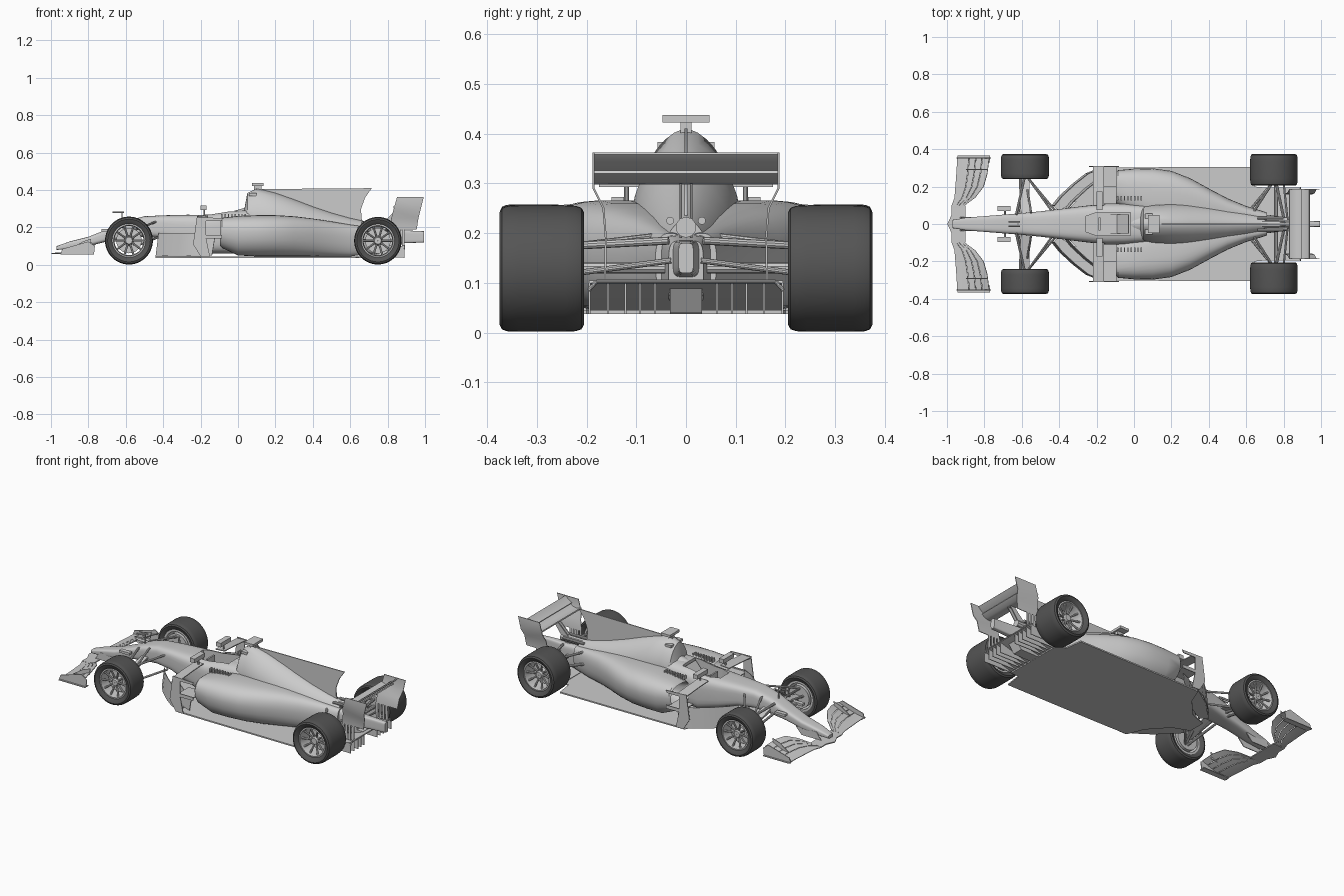
import bpy, bmesh, math
from mathutils import Vector

old = bpy.data.objects.get("Cube")
if old:
    bpy.data.objects.remove(old, do_unlink=True)


def material(name, value):
    m = bpy.data.materials.new(name)
    m.use_nodes = True
    col = (value, value, value, 1)
    m.diffuse_color = col
    m.node_tree.nodes["Principled BSDF"].inputs["Base Color"].default_value = col
    return m


GREY = material("body grey", 0.6)
RUBBER = material("tyre rubber", 0.09)
parts = []


def finish(name, bm, mirror=False, mat=GREY):
    bmesh.ops.recalc_face_normals(bm, faces=bm.faces)
    me = bpy.data.meshes.new(name)
    bm.to_mesh(me)
    bm.free()
    me.materials.append(mat)
    ob = bpy.data.objects.new(name, me)
    bpy.context.collection.objects.link(ob)
    if mirror:
        mod = ob.modifiers.new("Mirror", "MIRROR")
        mod.use_axis = (False, True, False)
        mod.use_clip = False
        mod.use_mirror_merge = False
    parts.append(ob)
    return ob


def loft(name, rings, mirror=False):
    """Skin a list of closed rings and cap both ends."""
    bm = bmesh.new()
    rows = [[bm.verts.new(p) for p in r] for r in rings]
    n = len(rows[0])
    for a, b in zip(rows, rows[1:]):
        for i in range(n):
            bm.faces.new((a[i], a[(i + 1) % n], b[(i + 1) % n], b[i]))
    bm.faces.new(rows[0])
    bm.faces.new(rows[-1])
    return finish(name, bm, mirror)


def ring(x, y0, y1, zb, zt, n, undercut=0, count=32):
    """Superellipse section across the car."""
    yc, hw, zc, hh = (y0 + y1) / 2, (y1 - y0) / 2, (zb + zt) / 2, (zt - zb) / 2
    pts = []
    for i in range(count):
        a = math.tau * (i + 0.5) / count
        c, s = math.cos(a), math.sin(a)
        y = math.copysign(abs(c) ** (2 / n), c)
        z = math.copysign(abs(s) ** (2 / n), s)
        if y > 0 and z < 0:
            y *= 1 + undercut * z
        pts.append((x, yc + hw * y, zc + hh * z))
    return pts


def prism(name, pts, axis, lo, hi, mirror=False):
    """Extrude a flat outline along y or z."""
    put = (lambda p, h: (p[0], h, p[1])) if axis == "y" else (lambda p, h: (p[0], p[1], h))
    return loft(name, [[put(p, h) for p in pts] for h in (lo, hi)], mirror)


def box(name, x, y, z, mirror=False):
    return prism(name, [(x[0], y[0]), (x[1], y[0]), (x[1], y[1]), (x[0], y[1])], "z", *z, mirror)


def sheet(name, rows, thick=0.005, mirror=False):
    """Thin surface through rows of points."""
    bm = bmesh.new()
    grid = [[bm.verts.new(p) for p in r] for r in rows]
    for a, b in zip(grid, grid[1:]):
        for i in range(len(a) - 1):
            bm.faces.new((a[i], a[i + 1], b[i + 1], b[i]))
    bmesh.ops.recalc_face_normals(bm, faces=bm.faces)
    bmesh.ops.solidify(bm, geom=bm.faces[:], thickness=thick)
    return finish(name, bm, mirror)


def rod(name, a, b, r=0.007, mirror=True):
    bm = bmesh.new()
    a, b = Vector(a), Vector(b)
    rot = (b - a).to_track_quat("Z", "Y").to_matrix().to_4x4()
    rot.translation = (a + b) / 2
    bmesh.ops.create_cone(bm, cap_ends=True, segments=10, radius1=r, radius2=r,
                          depth=(b - a).length, matrix=rot)
    return finish(name, bm, mirror)


def lathe(name, profile, x, y, z, mat, steps=48):
    """Turn a closed (radius, offset) profile around the axle."""
    bm = bmesh.new()
    rows = []
    for k in range(steps):
        a = math.tau * k / steps
        rows.append([bm.verts.new((x + r * math.cos(a), y + o, z + r * math.sin(a))) for r, o in profile])
    n = len(profile)
    for k in range(steps):
        a, b = rows[k], rows[(k + 1) % steps]
        for i in range(n):
            bm.faces.new((a[i], a[(i + 1) % n], b[(i + 1) % n], b[i]))
    return finish(name, bm, True, mat)


# Nose and survival cell: x, half width, bottom, top
tub = [(-.97, .022, .08, .1), (-.9, .034, .085, .125), (-.8, .042, .1, .15), (-.7, .05, .125, .19),
       (-.6, .058, .14, .235), (-.5, .068, .15, .26), (-.4, .08, .14, .265), (-.28, .095, .1, .268),
       (-.15, .11, .06, .272), (-.05, .11, .06, .288), (.08, .1, .06, .295)]
cell = loft("nose_and_tub", [ring(x, -w, w, b, t, 4) for x, w, b, t in tub])
cutter = prism("cockpit_cutter", [(-.26, -.04), (-.2, -.062), (-.02, -.062), (-.02, .062), (-.2, .062), (-.26, .04)],
               "z", .2, .4)
cutter.hide_render = True
cutter.display_type = "WIRE"
cutter.hide_set(True)
parts.remove(cutter)
cut = cell.modifiers.new("Cockpit", "BOOLEAN")
cut.operation, cut.object, cut.solver = "DIFFERENCE", cutter, "EXACT"
sheet("seat", [[(-.18, y, .205), (-.09, y, .21), (-.03, y, .28)] for y in (-.05, .05)])
box("steering_wheel", (-.19, -.18), (-.035, .035), (.215, .26))

# Engine cover with airbox, and the fin along its spine
cover = [(-.02, .075, .29), (.035, .085, .305), (.05, .09, .385), (.1, .1, .41), (.2, .108, .385), (.3, .104, .35),
         (.4, .094, .312), (.5, .08, .278), (.6, .066, .25), (.7, .045, .228)]
loft("engine_cover", [ring(x, -w, w, .1, t, 1.7) for x, w, t in cover])
prism("spine_fin", [(.1, .405), (.715, .41), (.68, .36), (.658, .3), (.66, .25), (.68, .2), (.3, .2)], "y", -.003, .003)

# Sidepods with recessed inlets: x, inner y, outer y, bottom, top
pods = [(.0, .12, .26, .13, .22), (-.095, .105, .28, .1, .245), (-.085, .1, .288, .09, .252), (0, .05, .296, .05, .262),
        (.1, .0, .298, .045, .266), (.2, 0, .284, .045, .266), (.3, 0, .245, .045, .26), (.4, 0, .19, .045, .248),
        (.5, 0, .137, .045, .232), (.6, 0, .096, .045, .215), (.71, 0, .062, .06, .2)]
loft("sidepod", [ring(*p, 2.9, .22) for p in pods], True)
for i in range(8):
    x = -.09 + i * .018
    box("cooling_louvre", (x, x + .007), (.125, .15), (.25, .273), True)

# Floor with narrow front and rear
edge = [(-.44, .05), (-.34, .09), (-.24, .2), (-.2, .3), (.0, .303), (.63, .305), (.645, .2), (.7, .195)]
prism("floor", edge + [(x, -y) for x, y in reversed(edge)], "z", .038, .046)

# Diffuser roof, strakes, sides and keel
sheet("diffuser_roof", [[(.68, y, .045), (.76, y, .062), (.89, y, .1)] for y in (-.195, .195)])
for y in (.06, .09, .12, .155, .192):
    prism("diffuser_strake", [(.69, .04), (.89, .038), (.89, .1), (.76, .062)], "y", y, y + .004, True)
prism("diffuser_keel", [(.68, .038), (.82, .04), (.86, .1), (.68, .1)], "y", -.032, .032)
rod("diffuser_lip", (.89, 0, .103), (.89, .18, .103), .004)
rod("diffuser_corner", (.89, .18, .103), (.89, .196, .085), .004)

# Gearbox, exhaust, crash structure
loft("gearbox", [ring(x, -w, w, .06, t, 5) for x, w, t in ((.62, .06, .2), (.74, .046, .195), (.82, .035, .185))])
loft("rear_crash_structure", [ring(x, -w, w, b, t, 5) for x, w, b, t in
                              ((.78, .03, .11, .185), (.9, .018, .116, .184), (.995, .015, .12, .18))])
lathe("exhaust", [(.016, 0), (.022, 0), (.022, .001), (.016, .001)], .82, 0, .21, GREY, 12).hide_render = True
bpy.data.objects.remove(parts.pop(), do_unlink=True)
rod("exhaust_pipe", (.65, 0, .212), (.83, 0, .212), .021, False)
for y in (.032, ):
    rod("wastegate_pipe", (.66, y, .225), (.8, y, .225), .008)

# Rear wing
sheet("rear_wing_main", [[(.83, y, .308), (.86, y, .298), (.89, y, .303), (.915, y, .32)] for y in (-.187, .187)], .007)
sheet("rear_wing_flap", [[(.895, y, .325), (.92, y, .338), (.94, y, .358)] for y in (-.187, .187)], .006)
plate = [(.362, .188, .85, .993), (.29, .188, .83, .975), (.25, .168, .82, .965), (.188, .163, .81, .955)]
sheet("rear_endplate", [[(a, y, z), (b, y, z)] for z, y, a, b in plate], .004, True)
for i in range(4):
    x = .81 + i * .022
    sheet("endplate_finger", [[(x, .163, .19), (x + .015, .163, .19)], [(x, .165, .1), (x + .015, .165, .1)]], .004, True)
prism("rear_wing_pylon", [(.74, .19), (.8, .19), (.88, .3), (.85, .3)], "y", .008, .013, True)

# Front wing: stacked elements following a swept plan
span = [(.1, -.975, -.905, .15), (.14, -.96, -.85, .6), (.2, -.955, -.805, 1), (.27, -.95, -.785, 1), (.35, -.945, -.775, .8)]
for k, (s0, s1) in enumerate(((0, .36), (.38, .57), (.59, .77), (.79, 1))):
    rows = []
    for y, lead, trail, lift in span:
        rows.append([(lead + (trail - lead) * s, y, .062 + .062 * lift * s ** 1.4) for s in (s0, (s0 + s1) / 2, s1)])
    sheet("front_wing_element", rows, .004, True)
sheet("front_wing_centre", [[(-.975, y, .064), (-.9, y, .068)] if y else [(-.998, y, .064), (-.9, y, .068)]
                            for y in (-.1, -.05, 0, .05, .1)], .006)
prism("front_endplate", [(-.95, .055), (-.77, .055), (-.765, .1), (-.8, .125), (-.94, .085)], "y", .35, .355, True)
box("endplate_footplate", (-.945, -.77), (.33, .365), (.055, .059), True)
prism("wing_fin", [(-.9, .08), (-.79, .1), (-.785, .14), (-.83, .125)], "y", .29, .294, True)
prism("nose_pylon", [(-.93, .066), (-.8, .066), (-.76, .11), (-.9, .11)], "y", .032, .037, True)

# Wheels: x, y centre, radius, half width
for label, x, y, r, w in (("front", -.583, .307, .128, .067), ("rear", .748, .29, .127, .085)):
    half = [(r - .04, .8), (r - .028, .93), (r - .014, 1), (r - .005, .94), (r - .001, .8), (r, .55)]
    shape = [(a, -b * w) for a, b in half] + [(a, b * w) for a, b in reversed(half)]
    lathe(label + "_tyre", shape, x, y, r + .002, RUBBER)
    q = r - .038
    lathe(label + "_rim", [(q, -.82 * w), (q, .82 * w), (q - .008, .84 * w), (q - .012, .5 * w),
                           (q - .012, -.82 * w)], x, y, r + .002, GREY)
    lathe(label + "_hub", [(.001, w * .6), (.018, w * .6), (.024, w * .4), (.03, -w * .9), (.001, -w * .9)],
          x, y, r + .002, GREY, 20)
    lathe(label + "_brake_drum", [(.001, 0), (.068, 0), (.068, -w * .9), (.001, -w * .9)], x, y, r + .002, GREY, 32)
    for i in range(10):
        a = math.tau * i / 10
        c, s = math.cos(a), math.sin(a)
        rod(label + "_spoke", (x + .018 * c, y + w * .4, r + .002 + .018 * s),
            (x + (q - .006) * c, y + w * .62, r + .002 + (q - .006) * s), .0055)

# Suspension arms: inner point, outer point, radius
arms = [("front_upper_arm", (-.63, .05, .215), (-.585, .25, .18), .007),
        ("front_upper_arm", (-.44, .07, .23), (-.57, .25, .18), .006),
        ("front_lower_arm", (-.62, .05, .15), (-.585, .25, .09), .007),
        ("front_lower_arm", (-.42, .07, .15), (-.57, .25, .09), .006),
        ("front_push_rod", (-.55, .06, .24), (-.58, .25, .1), .006),
        ("front_track_rod", (-.6, .05, .165), (-.61, .25, .14), .007),
        ("rear_upper_arm", (.63, .05, .195), (.74, .22, .175), .007),
        ("rear_upper_arm", (.8, .035, .185), (.76, .22, .175), .008),
        ("rear_lower_arm", (.6, .05, .13), (.74, .22, .13), .008),
        ("rear_drive_shaft", (.76, .035, .13), (.76, .22, .13), .011),
        ("rear_track_rod", (.82, .03, .145), (.8, .22, .12), .006)]
for arm in arms:
    rod(*arm)
sheet("front_arm_fairing", [[(-.605, .05, .18), (-.56, .05, .185)], [(-.605, .25, .135), (-.56, .25, .14)]], .008, True)

# Bargeboards and sidepod turning vanes
for dx, z0, z1 in ((0, .05, .17), (.06, .05, .14)):
    path = [(-.44, .1), (-.4, .15), (-.33, .215), (-.26, .27), (-.2, .295)]
    sheet("bargeboard", [[(x + dx, y - dx * .5, z0), (x + dx + .015, y - dx * .5, z1)] for x, y in path], .004, True)
sheet("bargeboard_foot", [[(-.44, .1, .05), (-.4, .07, .05)], [(-.32, .22, .05), (-.28, .14, .05)],
                          [(-.2, .3, .05), (-.18, .2, .05)]], .004, True)
prism("pod_vane", [(-.24, .11), (-.2, .045), (-.15, .045), (-.17, .14), (-.085, .14), (-.085, .16), (-.17, .16),
                   (-.17, .235), (-.09, .235), (-.08, .25), (-.22, .255)], "y", .306, .311, True)
sheet("pod_top_vane", [[(-.22, y, z), (-.16, y, z + .004)] for y, z in ((.1, .262), (.2, .257), (.308, .248))], .005, True)
box("pod_mid_vane", (-.19, -.09), (.2, .308), (.148, .153), True)

# Mirrors, cameras and sensors
box("mirror", (-.2, -.168), (.075, .175), (.293, .318), True)
rod("mirror_stalk", (-.18, .12, .25), (-.18, .12, .3), .005)
box("top_camera", (.075, .135), (-.047, .047), (.423, .438))
box("top_camera_post", (.085, .125), (-.011, .011), (.39, .425))
box("side_camera", (.06, .1), (.03, .057), (.369, .383), True)
box("nose_camera", (-.73, -.66), (.07, .095), (.178, .192), True)
rod("nose_camera_stalk", (-.69, .04, .17), (-.69, .08, .185), .005)
rod("pitot_post", (-.62, 0, .21), (-.62, 0, .285), .004, False)
rod("pitot_tube", (-.67, .012, .28), (-.61, .012, .28), .004)

# Smooth shading with crisp edges
bpy.ops.object.select_all(action="DESELECT")
for ob in parts:
    ob.select_set(True)
bpy.context.view_layer.objects.active = cell
bpy.ops.object.shade_smooth_by_angle(angle=math.radians(32))
